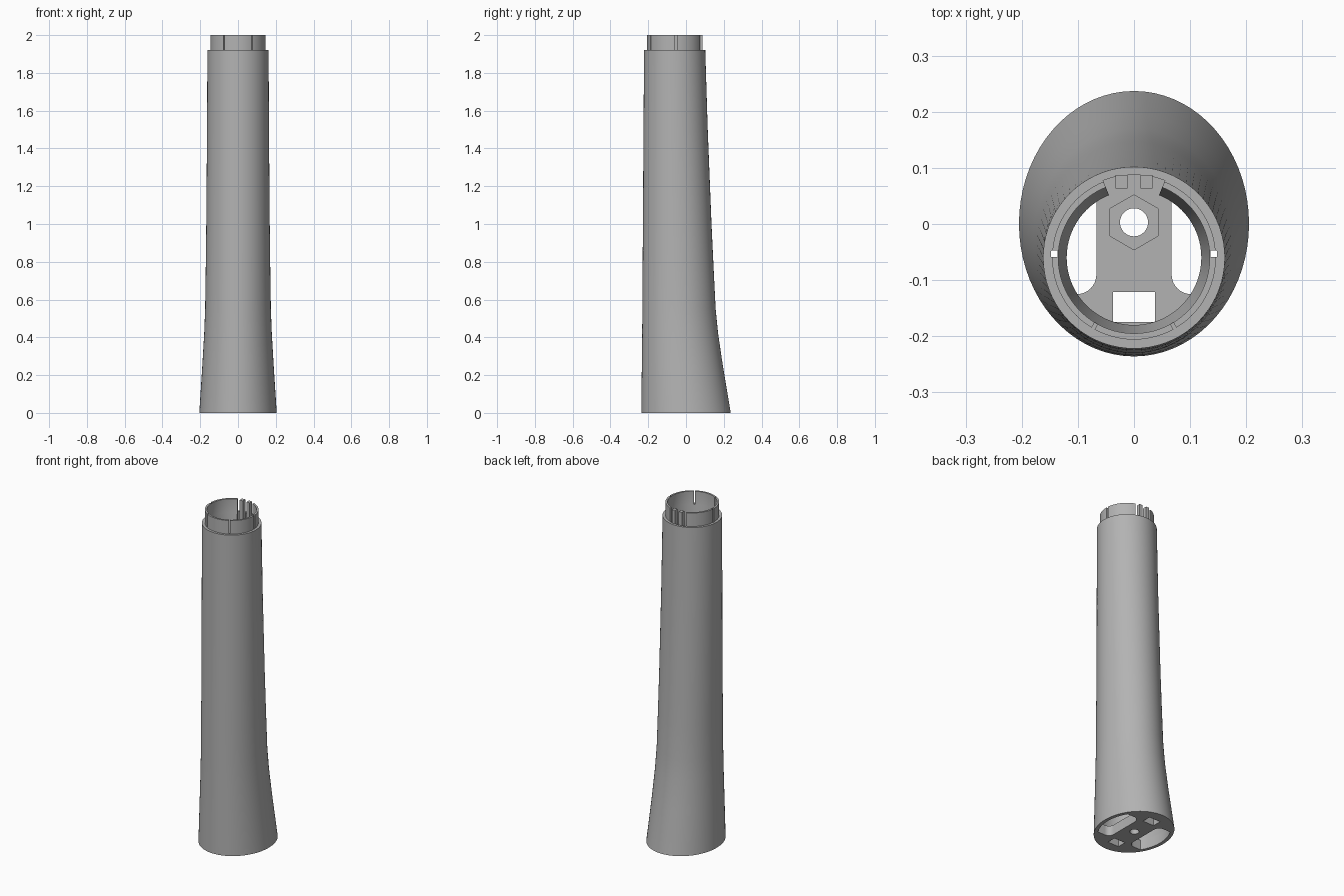
import bpy, bmesh, math

if "Cube" in bpy.data.objects:
    bpy.data.objects.remove(bpy.data.objects["Cube"], do_unlink=True)

grey = bpy.data.materials.new("plain grey")
grey.use_nodes = True
grey.diffuse_color = (0.45, 0.45, 0.45, 1)
grey.node_tree.nodes["Principled BSDF"].inputs["Base Color"].default_value = grey.diffuse_color

SEG = 72
AXIS_Y = -0.06   # centre of the round upper end
WALL = 0.014


def finish(name, bm, smooth=False):
    bmesh.ops.recalc_face_normals(bm, faces=bm.faces)
    mesh = bpy.data.meshes.new(name)
    bm.to_mesh(mesh)
    bm.free()
    obj = bpy.data.objects.new(name, mesh)
    bpy.context.collection.objects.link(obj)
    mesh.materials.append(grey)
    if smooth:
        smooth_shade(obj)
    return obj


def activate(obj):
    bpy.ops.object.select_all(action='DESELECT')
    obj.select_set(True)
    bpy.context.view_layer.objects.active = obj


def smooth_shade(obj):
    activate(obj)
    bpy.ops.object.shade_smooth_by_angle(angle=math.radians(30))


def ring_loop(name, rings, smooth=True):
    """Closed band through ellipses given as (centre y, rx, ry, z)."""
    bm = bmesh.new()
    loops = []
    for cy, rx, ry, z in rings:
        angles = [math.tau * i / SEG for i in range(SEG)]
        loops.append([bm.verts.new((rx * math.cos(a), cy + ry * math.sin(a), z)) for a in angles])
    for k, low in enumerate(loops):
        high = loops[(k + 1) % len(loops)]
        for i in range(SEG):
            j = (i + 1) % SEG
            bm.faces.new((low[i], low[j], high[j], high[i]))
    return finish(name, bm, smooth)


def prism(name, outline, z0, z1):
    bm = bmesh.new()
    face = bm.faces.new([bm.verts.new((x, y, z0)) for x, y in outline])
    moved = bmesh.ops.extrude_face_region(bm, geom=[face])["geom"]
    bmesh.ops.translate(bm, vec=(0, 0, z1 - z0),
                        verts=[v for v in moved if isinstance(v, bmesh.types.BMVert)])
    return finish(name, bm)


def arc(cx, cy, rx, ry, start, end, n):
    steps = [math.radians(start + (end - start) * i / n) for i in range(n + 1)]
    return [(cx + rx * math.cos(a), cy + ry * math.sin(a)) for a in steps]


def rect(x0, x1, y0, y1):
    return [(x0, y0), (x1, y0), (x1, y1), (x0, y1)]


def mirrored(outline):
    return [(-x, y) for x, y in outline]


def cut(obj, outline, z0, z1):
    tool = prism("cutter", outline, z0, z1)
    tool.hide_render = True
    activate(obj)
    mod = obj.modifiers.new("cut", 'BOOLEAN')
    mod.operation = 'DIFFERENCE'
    mod.solver = 'EXACT'
    mod.object = tool
    bpy.ops.object.modifier_apply(modifier=mod.name)
    bpy.data.objects.remove(tool, do_unlink=True)


# Hollow flared tube: height, half width, front y, back y
sections = [
    (0, 0.205, -0.236, 0.237), (0.25, 0.189, -0.234, 0.195),
    (0.42, 0.179, -0.232, 0.170), (0.55, 0.174, -0.231, 0.157),
    (0.75, 0.171, -0.230, 0.147), (1.0, 0.168, -0.228, 0.135),
    (1.5, 0.164, -0.225, 0.115), (1.92, 0.162, -0.222, 0.102),
]
outer = [((f + b) / 2, w, (b - f) / 2, z) for z, w, f, b in sections]
inner = [(cy, rx - WALL, ry - WALL, z) for cy, rx, ry, z in reversed(outer)]
ring_loop("tube_shell", outer + inner)

# Stepped collar with a sloped inner ledge
profile = [(0.149, 1.8), (0.149, 1.919), (0.146, 1.919), (0.146, 2),
           (0.135, 2), (0.135, 1.92), (0.12, 1.85), (0.12, 1.8)]
collar = ring_loop("top_collar", [(AXIS_Y, r, r, z) for r, z in profile], False)
cut(collar, [(0, AXIS_Y), (0.08, 0.14), (-0.08, 0.14)], 1.7, 2.1)
for flip in (list, mirrored):
    cut(collar, flip(rect(0.136, 0.17, -0.059, -0.047)), 1.7, 2.1)
    # narrow angled slit near the front
    a = math.radians(-60)
    ux, uy = math.cos(a), math.sin(a)
    slit = [(r * ux - s * uy, AXIS_Y + r * uy + s * ux)
            for r, s in ((0.125, -0.003), (0.16, -0.003), (0.16, 0.003), (0.125, 0.003))]
    cut(collar, flip(slit), 1.921, 2.1)
smooth_shade(collar)

# Two clip posts in the rear gap
for side, flip in (("left", list), ("right", mirrored)):
    prism(side + "_clip_post", flip(rect(0.012, 0.033, 0.063, 0.087)), 1.8, 2)

# Base plate with slots, windows, bolt hole and nut pocket
plate = prism("base_plate", arc(0, 0, 0.193, 0.225, 0, 355, SEG - 1), 0, 0.06)
end = math.degrees(math.asin(0.125 / 0.215))
slot = (arc(0.102, -0.09, 0.035, 0.035, 180, 270, 8)
        + arc(0, 0, 0.185, 0.215, -end, end, 16)
        + arc(0.102, 0.09, 0.035, 0.035, 90, 180, 8))
for flip in (list, mirrored):
    cut(plate, flip(slot), -0.1, 0.2)
for y in (-0.175, 0.121):
    cut(plate, rect(-0.037, 0.037, y, y + 0.054), -0.1, 0.2)
cut(plate, arc(0, 0.003, 0.025, 0.025, 0, 350, 35), -0.1, 0.2)
cut(plate, arc(0, 0.003, 0.049, 0.049, 30, 330, 5), 0.03, 0.2)
smooth_shade(plate)
